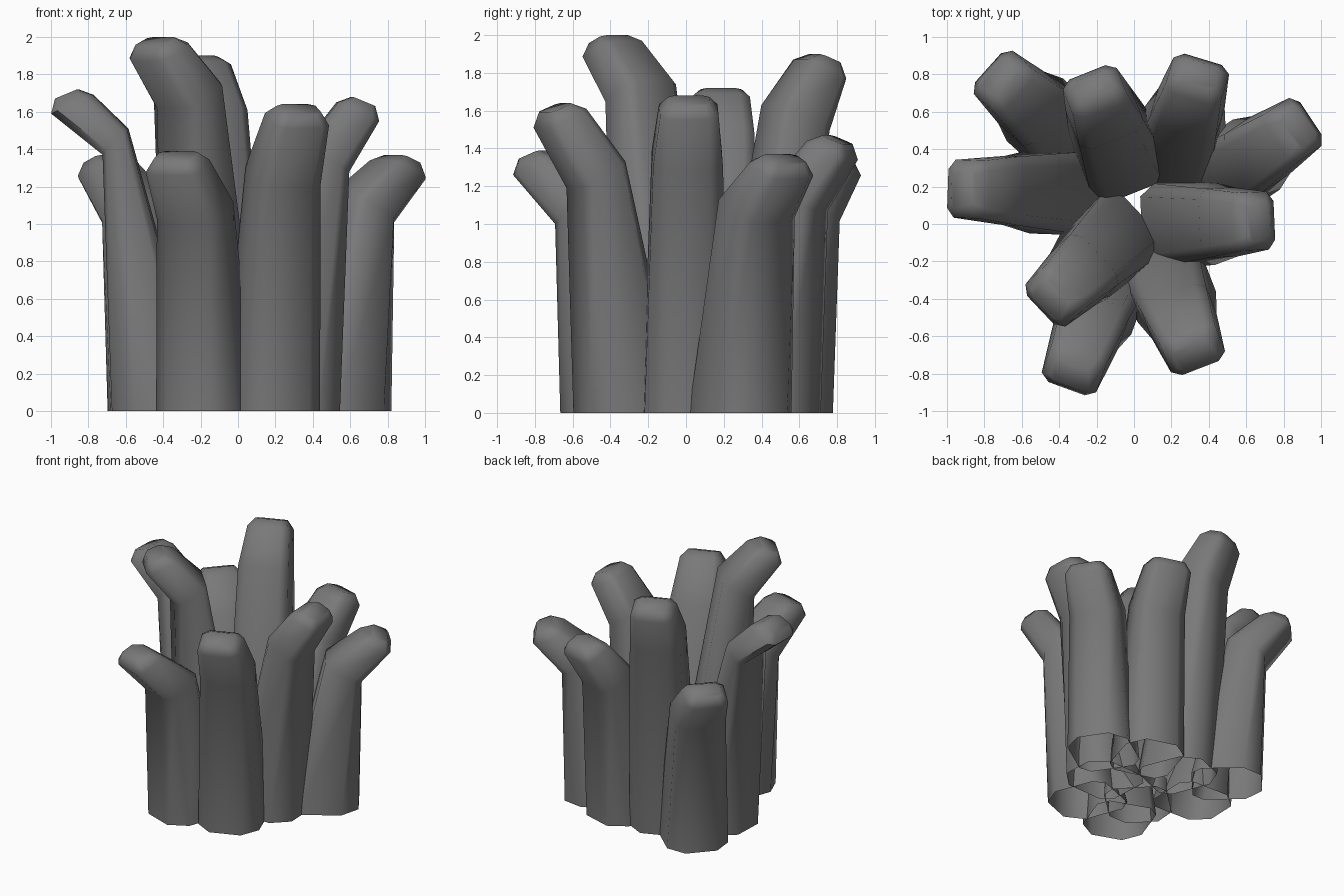
import bpy
import bmesh
import math
from mathutils import Vector

if "Cube" in bpy.data.objects:
    bpy.data.objects.remove(bpy.data.objects["Cube"], do_unlink=True)

grey = bpy.data.materials.new("dark grey")
grey.use_nodes = True
colour = (0.19, 0.19, 0.19, 1)
grey.diffuse_color = colour
grey.node_tree.nodes["Principled BSDF"].inputs["Base Color"].default_value = colour


def ring(bm, base, out, outer, inner, half_width, chamfer, inner_chamfer):
    """Chamfered rectangle spanning an outer and an inner (reach, height) point."""
    side = Vector((-out.y, out.x, 0))
    a = base + out * outer[0] + Vector((0, 0, outer[1]))
    b = base + out * inner[0] + Vector((0, 0, inner[1]))
    mid, half = (a + b) / 2, (a - b) / 2
    k, n = 1 - chamfer, 1 - inner_chamfer
    outline = [(1, k), (k, 1), (-n, 1), (-1, n), (-1, -n), (-n, -1), (k, -1), (1, -k)]
    return [bm.verts.new(mid + half * u + side * half_width * v) for u, v in outline]


def stalk(name, foot, tip, h, bend_out, bend_in, drop):
    """Upright tapering stalk, open below, whose blunt end bends outwards."""
    base = Vector((*foot, 0))
    lean = Vector((*tip, 0)) - base
    r = lean.length
    out = lean.normalized()
    bm = bmesh.new()
    rings = [
        ring(bm, base, out, (0.24, 0), (-0.26, 0), 0.225, 0.48, 0.3),
        ring(bm, base, out, (bend_out, h - drop - 0.14), (bend_in, h - drop), 0.185, 0.38, 0.3),
        ring(bm, base, out, (r, h - 0.13), (r - 0.22, h - 0.03), 0.155, 0.33, 0.33),
        ring(bm, base, out, (r - 0.02, h - 0.05), (r - 0.14, h), 0.11, 0.3, 0.3),
    ]
    for low, high in zip(rings, rings[1:]):
        for i in range(8):
            j = (i + 1) % 8
            bm.faces.new((low[i], low[j], high[j], high[i]))
    bm.faces.new(rings[-1])
    bmesh.ops.recalc_face_normals(bm, faces=bm.faces)
    mesh = bpy.data.meshes.new(name)
    bm.to_mesh(mesh)
    bm.free()
    mesh.materials.append(grey)
    obj = bpy.data.objects.new(name, mesh)
    bpy.context.collection.objects.link(obj)
    bpy.ops.object.select_all(action="DESELECT")
    obj.select_set(True)
    bpy.context.view_layer.objects.active = obj
    bpy.ops.object.shade_smooth_by_angle(angle=math.radians(60))


# Name, foot, furthest reach of the tip, height, outer and inner reach at the bend, bend below top
stalks = [
    ("front_stalk", (-0.185, -0.4), (-0.36, -0.88), 1.39, 0.27, 0.0, 0.25),
    ("front_left_stalk", (0.185, -0.33), (0.355, -0.77), 1.64, 0.28, 0.04, 0.31),
    ("left_inner_stalk", (0.3, 0.0), (0.75, 0.02), 1.68, 0.29, 0.05, 0.26),
    ("left_outer_stalk", (0.555, 0.305), (0.945, 0.565), 1.37, 0.26, 0.0, 0.22),
    ("back_left_stalk", (0.24, 0.45), (0.37, 0.88), 1.47, 0.28, 0.03, 0.26),
    ("back_inner_stalk", (-0.09, 0.41), (-0.25, 0.81), 1.9, 0.33, 0.04, 0.27),
    ("back_right_stalk", (-0.44, 0.53), (-0.78, 0.835), 1.37, 0.27, 0.0, 0.24),
    ("right_stalk", (-0.43, 0.17), (-0.995, 0.19), 1.72, 0.29, 0.16, 0.21),
    ("tall_middle_stalk", (-0.15, -0.13), (-0.5, -0.46), 2.0, 0.28, 0.05, 0.24),
]
for spec in stalks:
    stalk(*spec)
